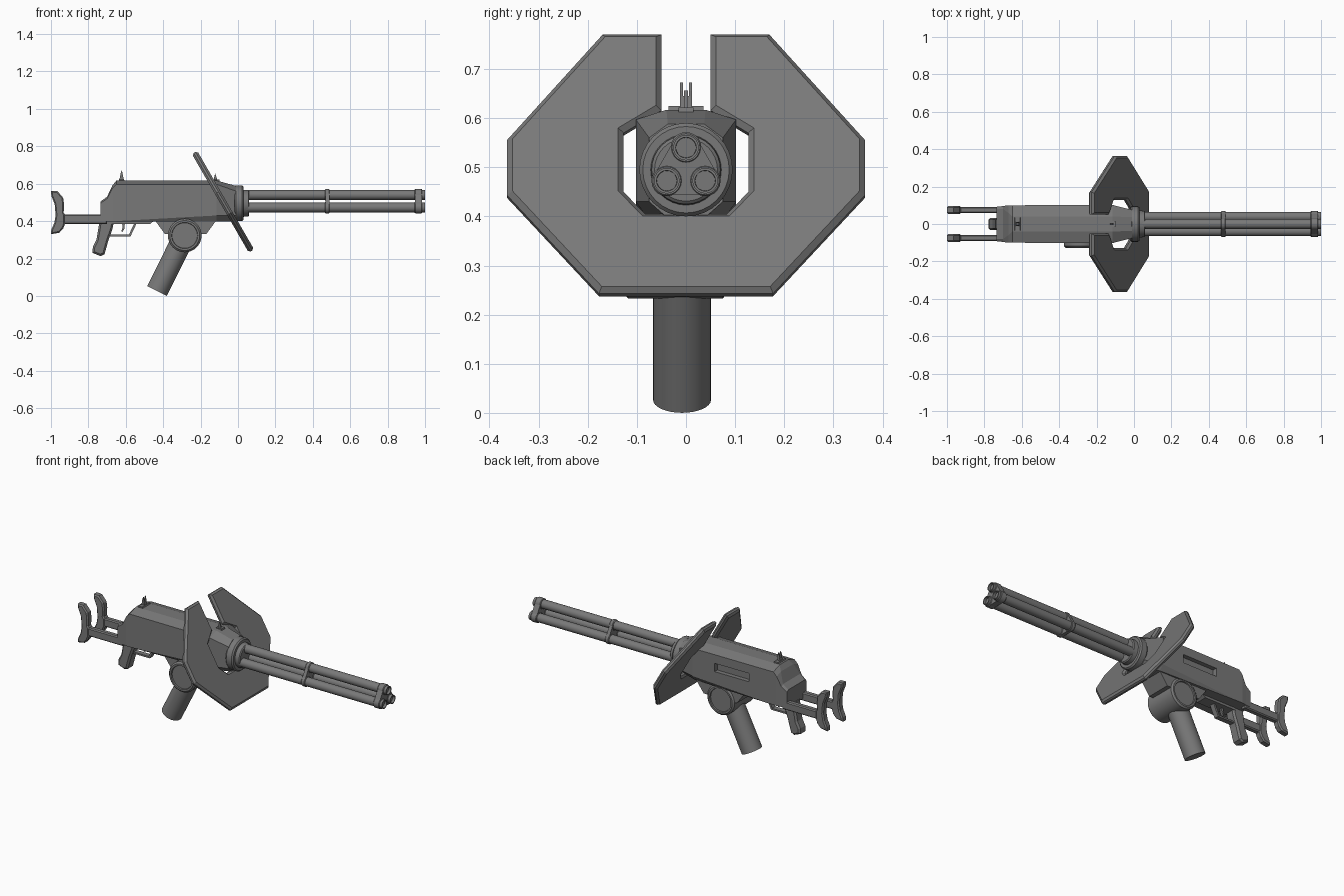
import bpy, bmesh, math
from mathutils import Vector, Matrix

if "Cube" in bpy.data.objects:
    bpy.data.objects.remove(bpy.data.objects["Cube"])

CZ = 0.495  # height of the barrel axis
steel = bpy.data.materials.new("dark_steel")
steel.diffuse_color = (.19, .19, .19, 1)
steel.use_nodes = True
steel.node_tree.nodes["Principled BSDF"].inputs["Base Color"].default_value = steel.diffuse_color


def finish(name, bm, smooth=False):
    bmesh.ops.recalc_face_normals(bm, faces=bm.faces)
    me = bpy.data.meshes.new(name)
    bm.to_mesh(me)
    bm.free()
    me.materials.append(steel)
    ob = bpy.data.objects.new(name, me)
    bpy.context.collection.objects.link(ob)
    bpy.context.view_layer.objects.active = ob
    if smooth:
        bpy.ops.object.select_all(action='DESELECT')
        ob.select_set(True)
        bpy.ops.object.shade_smooth_by_angle(angle=math.radians(35))
    return ob


def plate(name, pts, depth, mat, bevel=0):
    """Outline in local xy, extruded symmetrically along local z, rims chamfered."""
    bm = bmesh.new()
    f = bm.faces.new([bm.verts.new((x, y, -depth / 2)) for x, y in pts])
    r = bmesh.ops.extrude_face_region(bm, geom=[f])
    bmesh.ops.translate(bm, vec=(0, 0, depth),
                        verts=[v for v in r['geom'] if isinstance(v, bmesh.types.BMVert)])
    bmesh.ops.recalc_face_normals(bm, faces=bm.faces)
    if bevel:
        rims = [e for e in bm.edges if abs(e.verts[0].co.z - e.verts[1].co.z) < 1e-6]
        bmesh.ops.bevel(bm, geom=rims, offset=bevel, segments=1, affect='EDGES', profile=.5)
    bm.transform(mat)
    return finish(name, bm)


def side(name, pts, width, y=0, bevel=0):
    """Outline drawn in the xz plane."""
    return plate(name, pts, width, Matrix.Translation((0, y, 0)) @ Matrix.Rotation(math.pi / 2, 4, 'X'), bevel)


def loft(name, rings, smooth=False):
    bm = bmesh.new()
    vs = [[bm.verts.new(p) for p in r] for r in rings]
    n = len(vs[0])
    for a, b in zip(vs, vs[1:]):
        for i in range(n):
            bm.faces.new((a[i], a[(i + 1) % n], b[(i + 1) % n], b[i]))
    bm.faces.new(vs[0])
    bm.faces.new(vs[-1])
    return finish(name, bm, smooth)


def turned(name, origin, axis, prof, n=32):
    """Solid of revolution: prof is (distance along axis, radius)."""
    q = Vector(axis).to_track_quat('Z', 'Y')
    o = Vector(origin)
    return loft(name, [[o + q @ Vector((r * math.cos(2 * math.pi * i / n), r * math.sin(2 * math.pi * i / n), d))
                        for i in range(n)] for d, r in prof], smooth=True)


# receiver body: (x, top half width, top z, side half width, eave z, low side z, bottom half width)
secs = [(-.735, .08, .505, .092, .495, .40, .092), (-.700, .08, .530, .096, .52, .40, .096),
        (-.672, .06, .590, .10, .575, .40, .10), (-.650, .04, .617, .10, .597, .40, .10),
        (-.115, .04, .617, .102, .597, .43, .08), (-.01, .037, .588, .075, .56, .43, .04)]
rings = [[(x, s * h, z) for s, h, z in
          ((1, t, tz), (1, w, ez), (1, w, lz), (1, b, .399), (-1, b, .399), (-1, w, lz), (-1, w, ez), (-1, t, tz))]
         for x, t, tz, w, ez, lz, b in secs]
body = loft("receiver_body", rings)

# ejection slot cut into the far side
slot = side("slot_cutter", [(-.49, .495), (-.26, .495), (-.26, .545), (-.49, .545)], .05, .10)
m = body.modifiers.new("slot", 'BOOLEAN')
m.operation, m.object, m.solver = 'DIFFERENCE', slot, 'EXACT'
bpy.context.view_layer.objects.active = body
bpy.ops.object.modifier_apply(modifier="slot")
bpy.data.objects.remove(slot)

# shield: half outline mirrored, then tilted 30 degrees
half = [(.05, .767), (.17, .767), (.364, .553), (.364, .44), (.177, .24)]
notch = [(.083, .402), (.127, .447), (.127, .567), (.05, .613)]
outline = half + [(-y, z) for y, z in reversed(half)]
outline += [(-y, z) for y, z in reversed(notch)] + notch
c30, s30 = math.cos(math.pi / 6), .5
tilt = Matrix(((0, -s30, c30, -.081), (1, 0, 0, 0), (0, c30, s30, .505), (0, 0, 0, 1)))
plate("shield", [(y, (z - .505) / c30) for y, z in outline], .033, tilt, .011)

# barrel hub
X = (1, 0, 0)
turned("barrel_hub", (0, 0, CZ), X,
       [(-.02, .088), (-.012, .095), (.022, .095), (.03, .088), (.03, .072), (.055, .070), (.06, .064)])

# three barrels with bored muzzles, and lobed clamps
for i in range(3):
    a = math.pi / 2 + i * 2 * math.pi / 3
    y, z = .045 * math.cos(a), CZ + .045 * math.sin(a)
    turned(f"barrel_{i+1}", (0, y, z), X, [(.03, .026), (.985, .026), (1.0, .026), (1.0, .021), (.975, .02)], 20)
    for tag, x0, x1, r in (("muzzle", .945, .985, .0315), ("middle", .465, .49, .031)):
        turned(f"{tag}_clamp_{i+1}", (0, y, z), X, [(x0, r - .003), (x0 + .004, r), (x1 - .004, r), (x1, r - .003)], 20)
for tag, x0, x1 in (("muzzle", .947, .983), ("middle", .467, .488)):
    tri = [(.066 * math.cos(math.pi / 2 + k * math.pi / 3 + d), CZ + .066 * math.sin(math.pi / 2 + k * math.pi / 3 + d))
           for k in (0, 2, 4) for d in (-.36, .36)]
    loft(f"{tag}_clamp_core", [[(x, y, z) for y, z in tri] for x in (x0, x1)])

# lower mount, feed drum and canister
side("lower_mount", [(-.445, .405), (-.39, .33), (-.17, .33), (-.115, .405)], .15)
turned("feed_drum", (-.285, 0, .323), (0, 1, 0),
       [(-.120, .068), (-.128, .070), (-.128, .080), (-.118, .09), (.075, .09), (.083, .08), (.083, .07), (.076, .068)])
foot, top = Vector((-.433, -.008, .0265)), Vector((-.285, -.008, .323))
turned("canister", foot, top - foot, [(0, .059), ((top - foot).length, .059)])

# pistol grip
side("pistol_grip", [(-.66, .41), (-.672, .355), (-.692, .30), (-.714, .222), (-.735, .213), (-.778, .230),
                     (-.776, .262), (-.757, .30), (-.745, .37), (-.740, .41)], .066, 0, .01)

# trigger housing, trigger and guard
side("trigger_housing", [(-.68, .405), (-.68, .385), (-.47, .385), (-.445, .405)], .07)
side("trigger", [(-.62, .39), (-.605, .39), (-.607, .36), (-.618, .342), (-.624, .345), (-.617, .365)], .014)
side("trigger_guard", [(-.69, .318), (-.575, .318), (-.54, .392), (-.553, .392), (-.583, .328), (-.69, .328)], .03)

# twin shoulder stocks
for tag, y in (("left", .075), ("right", -.075)):
    side(f"{tag}_stock_bar", [(-.95, .385), (-.70, .385), (-.70, .435), (-.95, .435)], .034, y, .006)
    side(f"{tag}_stock_butt", [(-1, .562), (-.965, .560), (-.935, .525), (-.93, .49), (-.932, .445), (-.925, .435),
                               (-.925, .385), (-.935, .36), (-.955, .338), (-1, .33), (-.998, .355), (-.982, .39),
                               (-.975, .43), (-.980, .49), (-.998, .535)], .042, y, .007)

# sights
side("rear_sight_base", [(-.64, .61), (-.605, .61), (-.61, .625), (-.635, .625)], .072)
side("front_sight", [(-.132, .61), (-.105, .605), (-.115, .635), (-.122, .656), (-.127, .635)], .008)
side("front_sight_base", [(-.14, .605), (-.095, .60), (-.10, .622), (-.135, .622)], .03)
side("rear_sight_block", [(-.634, .62), (-.611, .62), (-.615, .645), (-.63, .645)], .02)
for tag, y in (("left", .009), ("right", -.009)):
    side(f"rear_sight_{tag}_prong", [(-.632, .62), (-.613, .62), (-.617, .655), (-.622, .673), (-.628, .655)], .006, y)
